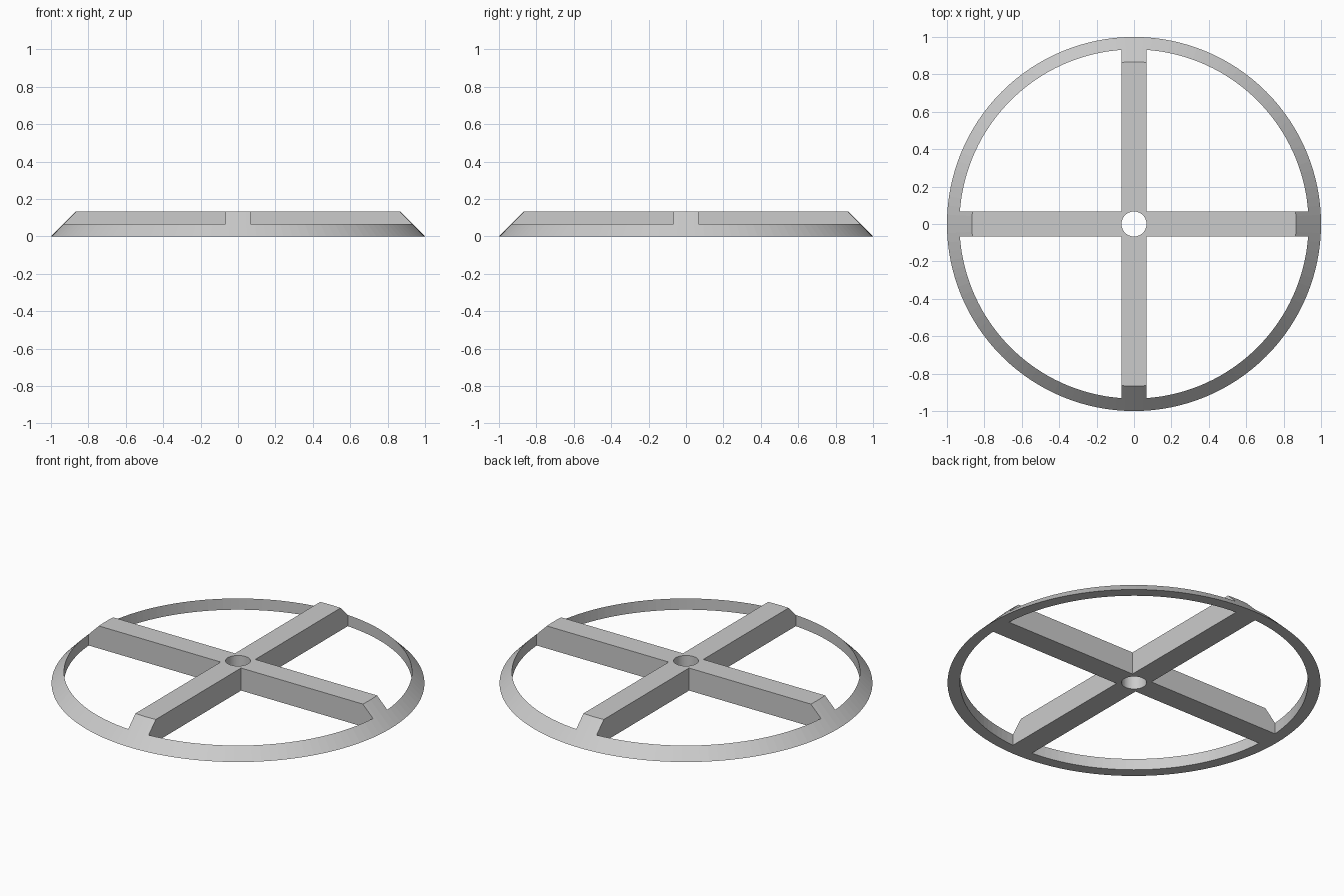
import bpy, bmesh
from math import sin, cos, asin, pi

if "Cube" in bpy.data.objects:
    bpy.data.objects.remove(bpy.data.objects["Cube"])

W = 0.0667            # spoke half width, rim width and hub hole radius
H = 2 * W             # spoke height
R_IN = 1 - W          # inner radius of the rim
SEGS = 128


def prism(bm, points, z0, z1):
    """Extrude a counter-clockwise outline from z0 to z1."""
    low = [bm.verts.new((x, y, z0)) for x, y in points]
    high = [bm.verts.new((x, y, z1)) for x, y in points]
    bm.faces.new(low[::-1])
    bm.faces.new(high)
    n = len(points)
    for i in range(n):
        j = (i + 1) % n
        bm.faces.new((low[i], low[j], high[j], high[i]))


def make_object(name, bm):
    mesh = bpy.data.meshes.new(name)
    bm.to_mesh(mesh)
    bm.free()
    obj = bpy.data.objects.new(name, mesh)
    bpy.context.collection.objects.link(obj)
    return obj


# Wheel blank: a shallow cone frustum with a 45 degree bevelled edge
bm = bmesh.new()
bmesh.ops.create_cone(bm, cap_ends=True, segments=SEGS,
                      radius1=1, radius2=1 - H, depth=H)
bmesh.ops.translate(bm, verts=bm.verts, vec=(0, 0, H / 2))
wheel = make_object("spoked_wheel", bm)

# Cutter: four quarter-circle openings between spokes, plus the hub hole
bm = bmesh.new()
a = asin(W / R_IN)
arc = [a + (pi / 2 - 2 * a) * i / 32 for i in range(33)]
quarter = [(W, W)] + [(R_IN * cos(t), R_IN * sin(t)) for t in arc]
for k in range(4):
    c, s = round(cos(k * pi / 2)), round(sin(k * pi / 2))
    prism(bm, [(c * x - s * y, s * x + c * y) for x, y in quarter], -0.1, 0.3)
hole = [(W * cos(2 * pi * i / 64), W * sin(2 * pi * i / 64)) for i in range(64)]
prism(bm, hole, -0.1, 0.3)
cutter = make_object("openings_cutter", bm)
cutter.hide_render = True

# Cut the openings and keep only the finished wheel
mod = wheel.modifiers.new("openings", 'BOOLEAN')
mod.operation = 'DIFFERENCE'
mod.solver = 'EXACT'
mod.object = cutter
bpy.context.view_layer.objects.active = wheel
wheel.select_set(True)
bpy.ops.object.modifier_apply(modifier=mod.name)
bpy.data.objects.remove(cutter)
